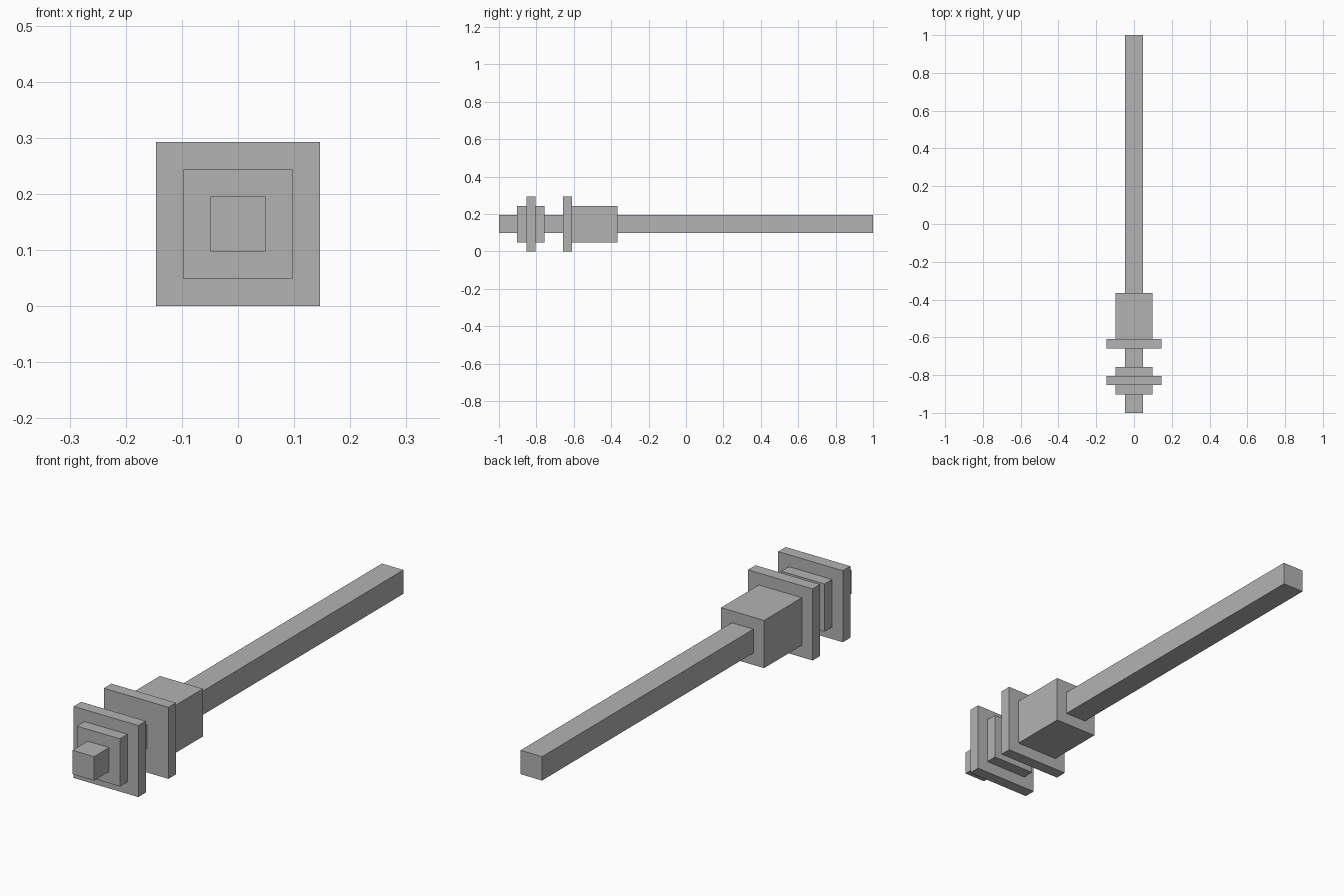
import bpy

cube = bpy.data.objects.get("Cube")
if cube:
    bpy.data.objects.remove(cube, do_unlink=True)

# Everything sits on a regular module: the shaft is 41 modules long
U = 2 / 41
AXIS_Z = 3 * U

grey = bpy.data.materials.new("plain_grey")
grey.use_nodes = True
colour = (0.45, 0.45, 0.45, 1)
grey.diffuse_color = colour
grey.node_tree.nodes["Principled BSDF"].inputs["Base Color"].default_value = colour


def square_block(name, half_width, start, end):
    """Square bar around the shaft axis, sized in modules from the front end."""
    y = -1 + (start + end) / 2 * U
    bpy.ops.mesh.primitive_cube_add(size=1, location=(0, y, AXIS_Z))
    block = bpy.context.object
    block.name = name
    block.scale = (2 * half_width * U, (end - start) * U, 2 * half_width * U)
    bpy.ops.object.transform_apply(location=False, rotation=False, scale=True)
    block.data.materials.append(grey)


# Long shaft
square_block("shaft", 1, 0, 41)

# Front collar with its flange
square_block("front_collar", 2, 2, 5)
square_block("front_flange", 3, 3, 4)

# Rear flange and the thick hub behind it
square_block("rear_flange", 3, 7, 8)
square_block("rear_hub", 2, 8, 13)
